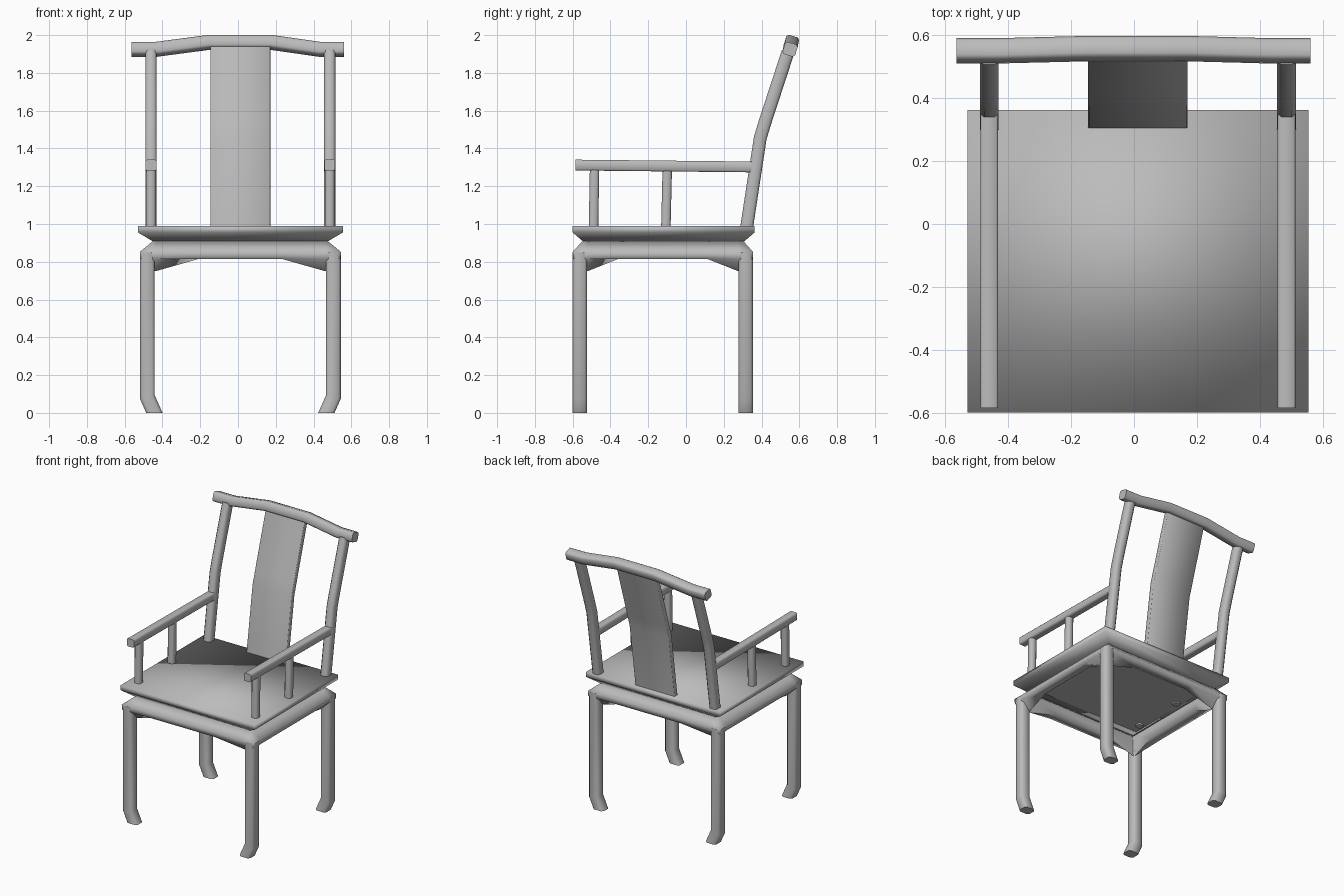
import bpy, bmesh, math
from mathutils import Vector

cube = bpy.data.objects.get("Cube")
if cube:
    bpy.data.objects.remove(cube, do_unlink=True)

GREY = (0.5, 0.5, 0.5, 1)
wood = bpy.data.materials.new("grey_wood")
wood.use_nodes = True
wood.diffuse_color = GREY
wood.node_tree.nodes["Principled BSDF"].inputs["Base Color"].default_value = GREY

MID = 0.0125  # centre line of the chair in x


def loft(name, rings, closed=False, angle=50):
    """Skin a list of equal-length point rings, capped unless closed."""
    bm = bmesh.new()
    rows = [[bm.verts.new(p) for p in ring] for ring in rings]
    n = len(rows[0])
    pairs = list(zip(rows, rows[1:]))
    if closed:
        pairs.append((rows[-1], rows[0]))
    else:
        bm.faces.new(rows[0])
        bm.faces.new(rows[-1])
    for a, b in pairs:
        for i in range(n):
            j = (i + 1) % n
            bm.faces.new((a[i], a[j], b[j], b[i]))
    bmesh.ops.recalc_face_normals(bm, faces=bm.faces)
    mesh = bpy.data.meshes.new(name)
    bm.to_mesh(mesh)
    bm.free()
    mesh.materials.append(wood)
    obj = bpy.data.objects.new(name, mesh)
    bpy.context.collection.objects.link(obj)
    bpy.ops.object.select_all(action="DESELECT")
    obj.select_set(True)
    bpy.context.view_layer.objects.active = obj
    bpy.ops.object.shade_smooth_by_angle(angle=math.radians(angle))


def bar(name, path, w, h, axis, chamfer, end=None):
    """Sweep a chamfered rectangle along a path; w runs along axis."""
    pts = [Vector(p) for p in path]
    u = Vector(axis).normalized()
    a, b = w / 2, h / 2
    c = chamfer * min(w, h)
    section = [(a - c, b), (c - a, b), (-a, b - c), (-a, c - b),
               (c - a, -b), (a - c, -b), (a, c - b), (a, b - c)]
    rings = []
    for i, p in enumerate(pts):
        before = (p - pts[i - 1]).normalized() if i else None
        after = (pts[i + 1] - p).normalized() if i < len(pts) - 1 else None
        seg = after or before
        t = (before + after).normalized() if before and after else Vector(end or seg)
        v = t.cross(u).normalized()
        stretch = 1 / max(0.5, abs(t.normalized().dot(seg)))
        rings.append([p + u * x + v * y * stretch for x, y in section])
    loft(name, rings)


# Seat: thin top with flared sides down to the waist, hollow underneath
def rect(dx, dy, z):
    x, y0, y1 = 0.5425 - dx, -0.6 + dy, 0.363 - dy
    return [(MID - x, y0, z), (MID + x, y0, z), (MID + x, y1, z), (MID - x, y1, z)]


loft("seat", [rect(0, 0, 0.99), rect(0, 0, 0.955), rect(0.08, 0.055, 0.908),
              rect(0.09, 0.065, 0.908), rect(0.03, 0.025, 0.975)], angle=100)


# Apron: hollow frame with corner brackets
def frame_ring(inset_x, inset_y, z_mid, z_end):
    x, y = 0.5325 - inset_x, 0.4775 - inset_y
    cy = -0.1225
    lx, ly, bx, by = 0.45, 0.4, 0.22, 0.235
    front = [(s, -y, z) for s, z in
             ((-x, z_end), (-lx, z_end), (-bx, z_mid), (bx, z_mid), (lx, z_end))]
    side = [(x, s, z) for s, z in
            ((-y, z_end), (-ly, z_end), (-by, z_mid), (by, z_mid), (ly, z_end))]
    ring = front + side
    ring += [(-px, -py, z) for px, py, z in ring]
    return [(MID + px, cy + py, z) for px, py, z in ring]


loft("apron", [
    frame_ring(0.07, 0.052, 0.91, 0.91),
    frame_ring(0.0, 0.0, 0.852, 0.852),
    frame_ring(0.002, 0.002, 0.815, 0.815),
    frame_ring(0.07, 0.065, 0.815, 0.75),
    frame_ring(0.08, 0.062, 0.9, 0.9),
], closed=True, angle=100)

for s, side in ((-1, "right"), (1, "left")):
    # Legs with feet turned inward
    for y, where in ((-0.5615, "front"), (0.3165, "back")):
        bar(f"{where}_{side}_leg",
            [(MID + s * x, y, z) for x, z in ((0.455, 0), (0.493, 0.085), (0.493, 0.848))],
            0.077, 0.079, (0, 1, 0), 0.18, end=(0, 0, 1))
    # Back post
    x = MID + s * 0.473
    bar(f"{side}_back_post",
        [(x, 0.32, 0.975), (x, 0.393, 1.455), (x, 0.417, 1.535), (x, 0.543, 1.92)],
        0.06, 0.068, (1, 0, 0), 0.22, end=(0, 0, 1))
    # Armrest and its two supports
    bar(f"{side}_armrest", [(x, -0.585, 1.312), (x, 0.36, 1.302)],
        0.057, 0.057, (1, 0, 0), 0.12)
    for y, lean, where in ((-0.49, 0.006, "front"), (-0.107, 0.008, "middle")):
        bar(f"{side}_{where}_arm_support", [(x, y, 0.965), (x, y + lean, 1.3)],
            0.05, 0.05, (1, 0, 0), 0.22)

# Back splat following the posts
bar("back_splat",
    [(MID, 0.321, 0.975), (MID, 0.392, 1.455), (MID, 0.417, 1.535), (MID, 0.543, 1.94)],
    0.317, 0.036, (1, 0, 0), 0.08, end=(0, 0, 1))

# Crest rail, raised in the middle
rail = [(-0.565, 0.551, 1.925), (-0.43, 0.551, 1.925), (-0.15, 0.558, 1.962),
        (0.17, 0.558, 1.962), (0.43, 0.551, 1.925), (0.562, 0.551, 1.925)]
bar("crest_rail", rail, 0.07, 0.068, (0, 0.95, -0.3), 0.16)
